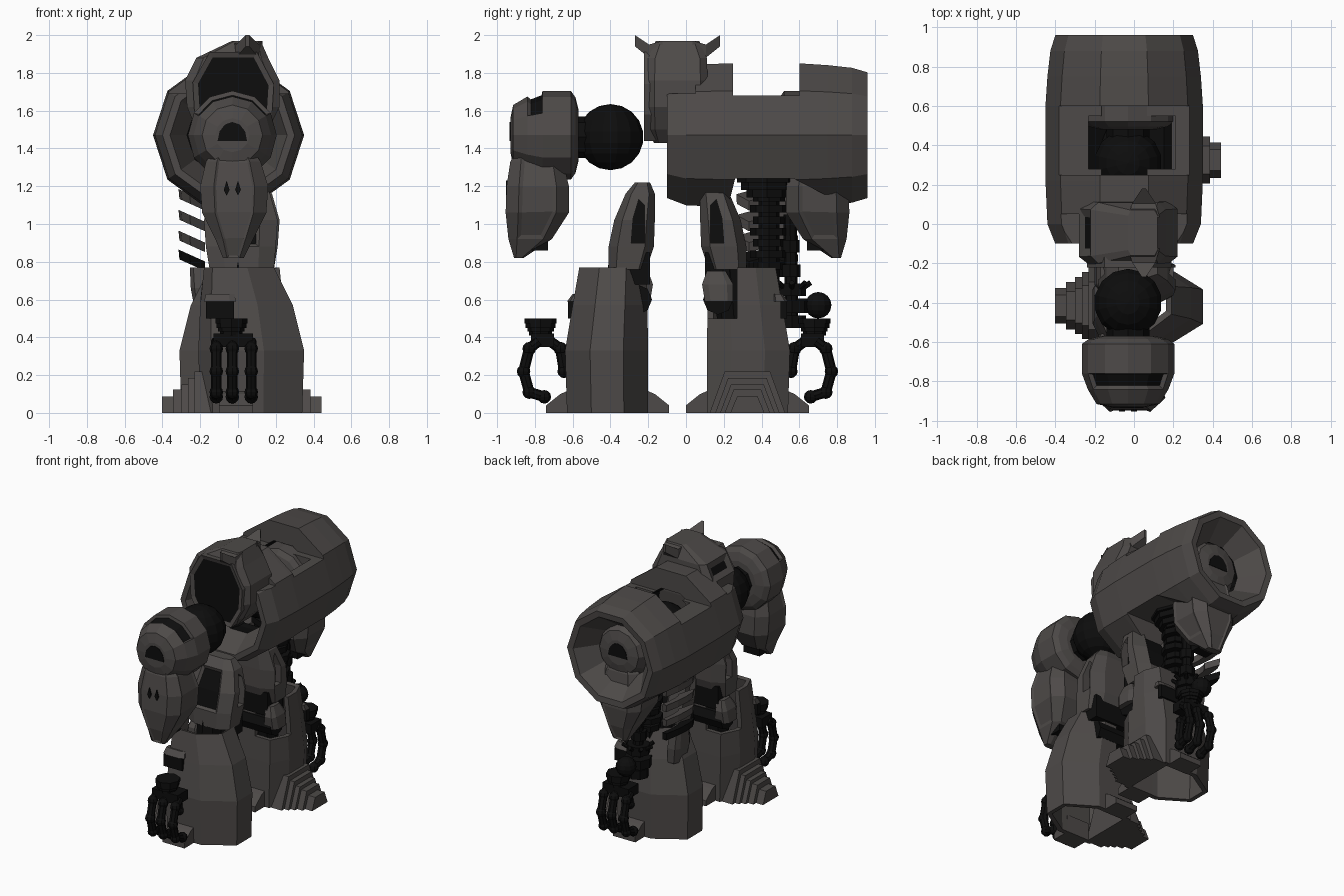
import bpy, bmesh, math
from mathutils import Matrix, Vector

cube = bpy.data.objects.get("Cube")
if cube:
    bpy.data.objects.remove(cube)


def material(name, colour):
    mat = bpy.data.materials.new(name)
    mat.use_nodes = True
    mat.diffuse_color = colour
    mat.node_tree.nodes["Principled BSDF"].inputs["Base Color"].default_value = colour
    return mat


PALETTE = [material("warm_grey_armour", (.075, .068, .065, 1)),
           material("black_joint", (.004, .004, .004, 1))]
GREY, BLACK = 0, 1
MID_Y = -.045


def finish(name, bm, colour):
    bmesh.ops.recalc_face_normals(bm, faces=bm.faces)
    for face in bm.faces:
        face.material_index = colour
    mesh = bpy.data.meshes.new(name)
    bm.to_mesh(mesh)
    bm.free()
    for mat in PALETTE:
        mesh.materials.append(mat)
    obj = bpy.data.objects.new(name, mesh)
    bpy.context.collection.objects.link(obj)
    return obj


def loft(name, rings, colour=GREY, caps=True, loop=False):
    bm = bmesh.new()
    rows = [[bm.verts.new(p) for p in ring] for ring in rings]
    pairs = list(zip(rows, rows[1:])) + ([(rows[-1], rows[0])] if loop else [])
    for low, high in pairs:
        for i in range(len(low)):
            j = (i + 1) % len(low)
            bm.faces.new((low[i], low[j], high[j], high[i]))
    if caps and not loop:
        bm.faces.new(rows[0])
        bm.faces.new(rows[-1])
    return finish(name, bm, colour)


def chamfered(z, x0, x1, y0, y1, left, right, side):
    a, b, c = left * (x1 - x0), right * (x1 - x0), side * (y1 - y0)
    return [(x0, y0 + c, z), (x0 + a, y0, z), (x1 - b, y0, z), (x1, y0 + c, z),
            (x1, y1 - c, z), (x1 - b, y1, z), (x0 + a, y1, z), (x0, y1 - c, z)]


def stack(name, rows, left=.2, right=.2, side=.2, colour=GREY, caps=True):
    return loft(name, [chamfered(*r, left, right, side) for r in rows], colour, caps)


def prism(name, outline, axis, lo, hi, colour=GREY):
    place = {"x": lambda a, b, t: (t, a, b), "y": lambda a, b, t: (a, t, b),
             "z": lambda a, b, t: (a, b, t)}[axis]
    return loft(name, [[place(a, b, t) for a, b in outline] for t in (lo, hi)], colour)


def box(name, x0, x1, y0, y1, z0, z1, colour=GREY):
    return prism(name, [(x0, y0), (x1, y0), (x1, y1), (x0, y1)], "z", z0, z1, colour)


def lathe(name, profile, x, z, sides, colour=GREY, loop=False):
    turn = [math.tau * i / sides for i in range(sides)]
    return loft(name, [[(x + r * math.cos(t), y, z + r * math.sin(t)) for t in turn]
                       for r, y in profile], colour, loop=loop)


def ball(name, centre, radius, colour=BLACK, detail=12):
    bm = bmesh.new()
    bmesh.ops.create_uvsphere(bm, u_segments=detail, v_segments=detail // 2 + 2, radius=radius,
                              matrix=Matrix.Translation(centre))
    return finish(name, bm, colour)


def rod(name, start, end, radius, colour=BLACK):
    start, end = Vector(start), Vector(end)
    way = end - start
    bm = bmesh.new()
    bmesh.ops.create_cone(bm, cap_ends=True, segments=8, radius1=radius, radius2=radius,
                          depth=way.length, matrix=Matrix.Translation((start + end) / 2)
                          @ way.to_track_quat("Z", "Y").to_matrix().to_4x4())
    return finish(name, bm, colour)


def recess(obj, rule, rim, depth, colour):
    bm = bmesh.new()
    bm.from_mesh(obj.data)
    bm.normal_update()
    chosen = [f for f in bm.faces if rule(f.normal, f.calc_center_median())]
    if chosen:
        bmesh.ops.inset_region(bm, faces=chosen, thickness=rim, depth=-depth, use_even_offset=True)
        for face in chosen:
            face.material_index = colour
    bm.to_mesh(obj.data)
    bm.free()


def cut(obj, cutter):
    mod = obj.modifiers.new("cut", "BOOLEAN")
    mod.object, mod.solver = cutter, "EXACT"
    bake(obj)
    bpy.data.objects.remove(cutter)


def bake(obj):
    bpy.context.view_layer.update()
    ready = obj.evaluated_get(bpy.context.evaluated_depsgraph_get())
    mesh = bpy.data.meshes.new_from_object(ready)
    obj.modifiers.clear()
    obj.data = mesh


def other_side(parts, spin):
    pivot = Matrix.Translation((.02, MID_Y, 0))
    change = Matrix.Rotation(math.pi, 4, "Z") if spin else Matrix.Scale(-1, 4, (0, 1, 0))
    for part in parts:
        twin = part.copy()
        twin.data = part.data.copy()
        twin.name = "rear_" + part.name
        twin.data.transform(pivot @ change @ pivot.inverted())
        if not spin:
            twin.data.flip_normals()
        bpy.context.collection.objects.link(twin)


# Barrel torso with conical mouths, black bore, and neck, collar and waist openings
torso = lathe("torso", [(.35, -.1), (.39, 0), (.4, .22), (.4, .6), (.39, .75), (.375, .88),
                        (.35, .96), (.305, .955), (.19, .79), (.25, .7), (.25, .2), (.22, .08),
                        (.31, -.1)], -.05, 1.47, 10, loop=True)
for face in torso.data.polygons:
    across = math.hypot(face.center.x + .05, face.center.z - 1.47)
    if across < .27 and .1 < face.center.y < .77:
        face.material_index = BLACK
cut(torso, box("neck_cutter", -.6, .6, .25, .6, 1.68, 2))
cut(torso, box("shaft_cutter", -.23, .21, .28, .55, 1.5, 2))
cut(torso, box("collar_cutter", -.6, .6, -.3, .05, 1.69, 2))
cut(torso, prism("waist_cutter", [(.2, 1), (.26, 1.24), (.57, 1.24), (.9, 1.07), (.9, 1)], "x", -.6, .6))

# Arm: shoulder ball, domed shoulder, forearm shell
ARM_X = -.03
dome = lathe("shoulder_dome", [(.14, -.57), (.2, -.585), (.235, -.61), (.235, -.76), (.205, -.84),
                               (.16, -.915), (.09, -.93)], ARM_X, 1.47, 12)
recess(dome, lambda n, c: -.84 < c.y < -.76 and n.z > .6, .012, .02, BLACK)
arch = [(ARM_X + .078 * math.cos(t), 1.44 + .1 * math.sin(t))
        for t in [math.pi * i / 6 for i in range(7)]]
shell = stack("forearm_shell", [(1.39, -.13, .08, -.9, -.78), (1.33, -.17, .12, -.93, -.65),
                                (1.2, -.2, .16, -.95, -.62), (1.06, -.19, .15, -.955, -.62),
                                (.92, -.12, .08, -.94, -.71), (.82, -.08, .03, -.91, -.86)])
recess(shell, lambda n, c: n.y < -.8, .012, .008, GREY)
recess(shell, lambda n, c: abs(n.x) > .8 and c.z > .95, .02, .008, GREY)
arm = [dome, shell, ball("shoulder_ball", (ARM_X, -.4, 1.46), .175, detail=14),
       rod("shoulder_axle", (ARM_X, -.62, 1.46), (ARM_X, -.5, 1.46), .11),
       prism("dome_opening", arch, "y", -.934, -.926, BLACK),
       box("forearm_stub", -.09, .04, -.87, -.73, .86, 1, BLACK)]
for x in (-.06, 0):
    arm.append(prism("forearm_mark", [(x - .015, 1.18), (x, 1.15), (x + .015, 1.18), (x, 1.23)],
                     "y", -.953, -.944, BLACK))
other_side(arm, False)

# Thigh: armour shell with a slot through it, narrow front panel, dark knee
thigh = stack("thigh", [(.76, -.15, .19, -.41, -.21), (.88, -.17, .2, -.41, -.17),
                        (1.02, -.18, .21, -.38, -.165), (1.16, -.14, .17, -.32, -.165),
                        (1.22, -.08, .12, -.27, -.19)], left=.24, right=.24, side=.2)
recess(thigh, lambda n, c: n.y < -.8 and abs(n.x) < .15 and .85 < c.z < 1.15, .018, .015, BLACK)
cut(thigh, prism("slot_cutter", [(-.29, .9), (-.22, .9), (-.22, 1.1), (-.25, 1.13), (-.28, 1.03)],
                 "x", -.5, .5))
upper = [thigh, box("thigh_core", -.12, .15, -.3, -.2, .86, 1.14, BLACK),
         box("knee_block", -.13, .17, -.32, -.19, .68, .85, BLACK),
         rod("knee_axle", (-.16, -.26, .6), (.14, -.26, .6), .08),
         rod("shin_core", (0, -.36, .3), (0, -.32, .8), .09),
         stack("knee_cap", [(.59, -.2, -.08, -.34, -.19), (.68, -.19, -.1, -.34, -.175),
                            (.75, -.16, -.1, -.3, -.2)])]
other_side(upper, True)

# Lower leg: hollow flared shell with pointed calf, stepped toe and side fins
LEG_Y = -.415
shin = stack("lower_leg", [(0, -.2, .34, -.63, -.2), (.33, -.21, .35, -.64, -.2),
                           (.57, -.2, .29, -.6, -.205), (.77, -.18, .19, -.565, -.21)],
             left=.12, right=.38, side=.3, caps=False)
wall = shin.modifiers.new("wall", "SOLIDIFY")
wall.thickness, wall.offset = .035, -1
bake(shin)
cut(shin, box("knee_cutter", -.5, -.02, -.36, 0, .5, 1))
leg = [shin, box("shin_vent", -.17, -.02, -.625, -.59, .5, .59, BLACK),
       stack("shin_vent_hood", [(.59, -.18, -.01, -.63, -.55), (.63, -.17, -.02, -.6, -.55)])]
for reach, half, top in ((.23, .2, .22), (.265, .17, .185), (.3, .145, .15), (.345, .12, .125),
                         (.402, .09, .088)):
    outline = [(LEG_Y - half, 0), (LEG_Y + half, 0), (LEG_Y + half * .6, top), (LEG_Y - half * .6, top)]
    leg.append(prism("toe_step", outline, "x", -reach, -.1))
for way in (-1, 1):
    fin = [(LEG_Y + way * a, b) for a, b in ((.18, 0), (.325, 0), (.325, .04), (.25, .1), (.18, .13))]
    leg.append(prism("foot_fin", fin, "x", -.1, .08))
other_side(leg, True)
stack("calf_guard", [(.55, -.23, -.15, .3, .45), (.66, -.25, -.15, .28, .46), (.77, -.255, -.16, .3, .45)])

# Hand: ribbed wrist, three outer fingers and a thumb
hand = [rod("wrist_ring", (-.035, -.77, z), (-.035, -.77, z + .028), r)
        for z, r in ((.41, .06), (.43, .07), (.45, .08), (.472, .085))]
hand.append(box("palm", -.13, .08, -.82, -.7, .35, .42, BLACK))


def finger(name, path):
    for start, end in zip(path, path[1:]):
        hand.append(rod(name + "_bone", start, end, .028))
        hand.append(ball(name + "_knuckle", end, .036, detail=8))


for x in (-.115, -.03, .07):
    finger("finger", [(x, -.78, .38), (x, -.83, .34), (x, -.86, .22), (x, -.83, .11), (x, -.75, .085)])
finger("thumb", [(-.03, -.72, .38), (-.03, -.665, .34), (-.03, -.645, .22)])
other_side(hand, True)

# Head with tall rimmed opening, visor slot and horns
head = stack("head", [(1.43, -.16, .1, -.17, .04), (1.5, -.22, .16, -.2, .1),
                      (1.62, -.27, .22, -.205, .115), (1.76, -.28, .22, -.205, .115),
                      (1.88, -.22, .16, -.2, .11), (1.97, -.03, .12, -.16, .07)],
             left=.1, right=.1, side=.12)
recess(head, lambda n, c: n.x < -.7 and abs(n.y) < .2 and 1.76 < c.z < 1.88, .04, .015, BLACK)
rim = prism("face_rim", [(-.24, 1.75), (-.15, 1.91), (.1, 1.91), (.19, 1.74), (.18, 1.58),
                         (.1, 1.44), (-.15, 1.44), (-.23, 1.58)], "y", -.222, -.15)
recess(rim, lambda n, c: n.y < -.9, .028, .01, BLACK)
for way in (-1, 1):
    def horn_ring(half, out, low, high):
        y = MID_Y + way * out
        return [(.05 - half, y, low), (.05 + half, y, low), (.05 + half, y, high), (.05 - half, y, high)]
    loft("horn", [horn_ring(.08, .08, 1.8, 1.97), horn_ring(.06, .15, 1.88, 1.95),
                  horn_ring(.01, .225, 1.94, 2)])

# Waist: ribbed spine under a wide collar, curved side ribs
for i in range(7):
    z = .76 + i * .06
    rod("spine_disc", (0, .44, z), (0, .44, z + .04), .1 if i % 2 else .085)
rod("spine_core", (0, .44, .5), (0, .44, 1.4), .055)
for z, r in ((1.14, .11), (1.18, .14), (1.22, .16)):
    rod("waist_collar", (0, .43, z), (0, .43, z + .045), r)
for z, colour in ((.76, BLACK), (.86, GREY), (.97, GREY), (1.08, GREY)):
    arc = [math.radians(a) for a in range(140, 221, 20)]
    loft("rib", [[(-.06 + r * math.cos(t), .43 + r * math.sin(t), z + h - r * .45 * math.cos(t) - .06)
                  for r, h in ((.15, 0), (.25, 0), (.255, .05), (.15, .05))] for t in arc], colour)

# Loose elbow joint behind the waist
ball("elbow_ball", (0, .7, .57), .07)
rod("elbow_link", (0, .52, .57), (0, .68, .57), .035)
for z, y, r in ((.48, .56, .075), (.56, .56, .095), (.65, .555, .08), (.75, .55, .055), (.88, .55, .05)):
    rod("elbow_ring", (0, y, z - .03), (0, y, z + .035), r)
rod("elbow_rod", (0, .56, .46), (0, .55, 1.05), .035)
for i in range(8):
    t = math.tau * i / 8
    rod("elbow_spike", (0, .56, .62), (.11 * math.cos(t), .56 + .1 * math.sin(t), .69), .014)
